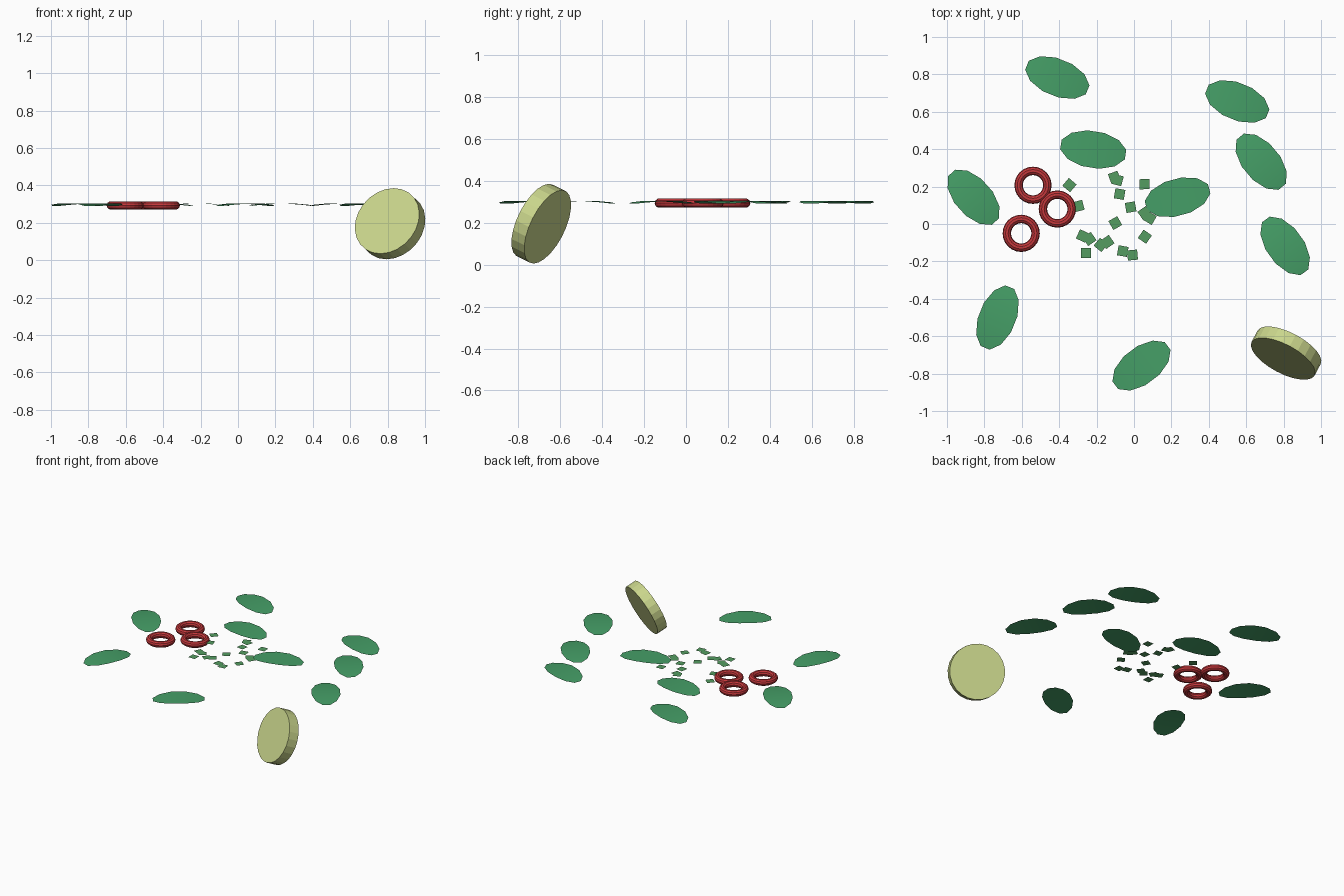
import bpy, bmesh, math
from mathutils import Vector

if "Cube" in bpy.data.objects:
    bpy.data.objects.remove(bpy.data.objects["Cube"])


def material(name, col):
    m = bpy.data.materials.new(name)
    m.diffuse_color = (*col, 1)
    m.use_nodes = True
    m.node_tree.nodes["Principled BSDF"].inputs["Base Color"].default_value = m.diffuse_color
    return m


LEAF = material("leaf_green", (0.06, 0.345, 0.135))
HERB = material("herb_green", (0.09, 0.335, 0.12))
RED = material("chilli_red", (0.56, 0.04, 0.045))
LIME = material("lime_green", (0.585, 0.665, 0.26))


def add_object(name, bm, mat, loc, angle=0.0):
    me = bpy.data.meshes.new(name)
    bm.to_mesh(me)
    bm.free()
    me.materials.append(mat)
    ob = bpy.data.objects.new(name, me)
    ob.location = loc
    ob.rotation_euler.z = math.radians(angle)
    bpy.context.collection.objects.link(ob)
    return ob


# Leaves: twelve-sided blades whose ends droop
def leaf(i, x, y, angle):
    bm = bmesh.new()
    rows = []
    for k in range(6):
        a = math.radians(15 + 30 * k)
        px, py = 0.181 * math.cos(a), 0.1 * math.sin(a)
        z = 0.304 - 0.014 * (px / 0.176) ** 2
        rows.append([bm.verts.new((px, s * py, z)) for s in (1, -1)])
    for r, q in zip(rows, rows[1:]):
        f = bm.faces.new((r[0], q[0], q[1], r[1]))
        f.smooth = True
    add_object(f"leaf_{i}", bm, LEAF, (x, y, 0), angle)


leaves = [(-0.41, 0.783, -22), (-0.218, 0.398, -9), (0.552, 0.655, -22),
          (0.68, 0.333, -50), (0.233, 0.143, 15), (0.808, -0.117, -54),
          (-0.858, 0.143, -48), (-0.73, -0.5, 68), (0.04, -0.757, 37)]
for i, l in enumerate(leaves, 1):
    leaf(i, *l)

# Chopped herb: small flat squares
herbs = [(-0.345, 0.208, 50), (-0.297, 0.096, 15), (-0.105, 0.25, 20),
         (-0.088, 0.235, 75), (0.056, 0.213, 2), (-0.077, 0.16, 80),
         (-0.018, 0.09, 10), (-0.1, 0.005, 30), (0.056, 0.058, 35),
         (0.085, 0.032, 60), (0.058, -0.068, 55), (-0.275, -0.064, 65),
         (-0.238, -0.08, 35), (-0.257, -0.155, 0), (-0.178, -0.112, 50),
         (-0.142, -0.096, 35), (-0.06, -0.145, 80), (-0.008, -0.166, 5)]
for i, (x, y, a) in enumerate(herbs, 1):
    bm = bmesh.new()
    bmesh.ops.create_grid(bm, x_segments=1, y_segments=1, size=0.027)
    add_object(f"chopped_herb_{i}", bm, HERB, (x, y, 0.298), a)

# Chilli rings
for i, (x, y) in enumerate([(-0.54, 0.207), (-0.41, 0.08), (-0.603, -0.05)], 1):
    bpy.ops.mesh.primitive_torus_add(
        location=(x, y, 0.293), major_radius=0.077, minor_radius=0.0225,
        major_segments=24, minor_segments=10)
    ob = bpy.context.object
    ob.name = f"chilli_ring_{i}"
    ob.data.materials.append(RED)

# Tilted lime slice
bpy.ops.mesh.primitive_cylinder_add(vertices=24, radius=0.191, depth=0.075,
                                    location=(0.813, -0.69, 0.195))
ob = bpy.context.object
ob.name = "lime_slice"
ob.rotation_euler = Vector((-0.43, -0.81, 0.40)).to_track_quat('Z', 'Y').to_euler()
ob.data.materials.append(LIME)
